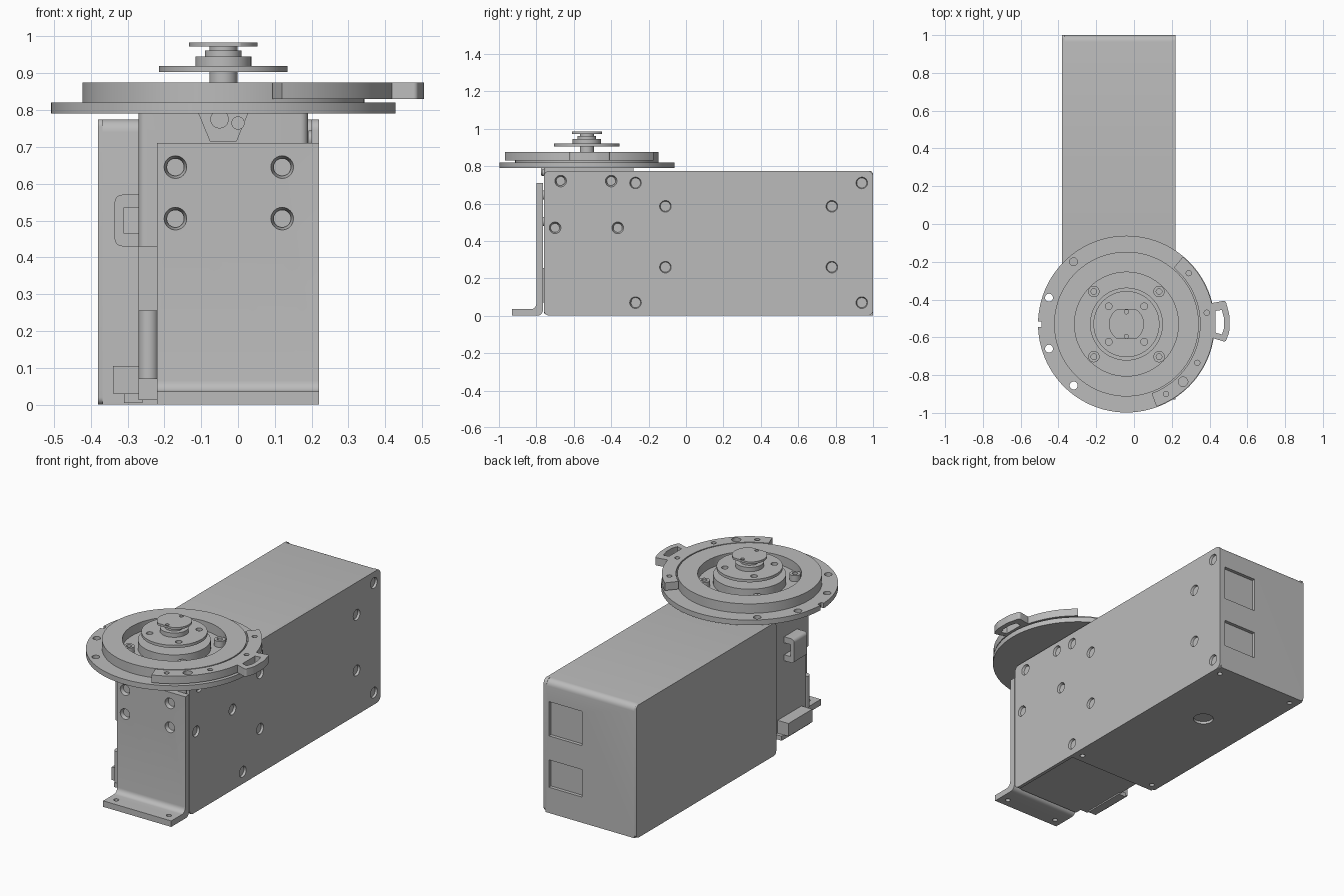
import bpy, bmesh, math
from mathutils import Matrix, Vector

cube = bpy.data.objects.get("Cube")
if cube:
    bpy.data.objects.remove(cube, do_unlink=True)

grey = bpy.data.materials.new("plain grey")
grey.use_nodes = True
grey.diffuse_color = (0.5, 0.5, 0.5, 1)
grey.node_tree.nodes["Principled BSDF"].inputs["Base Color"].default_value = (0.5, 0.5, 0.5, 1)

CX, CY = -0.04, -0.53      # turntable axis


def add_box(bm, x0, x1, y0, y1, z0, z1):
    m = Matrix.Translation(((x0 + x1) / 2, (y0 + y1) / 2, (z0 + z1) / 2))
    m = m @ Matrix.Diagonal((x1 - x0, y1 - y0, z1 - z0, 1))
    return bmesh.ops.create_cube(bm, size=1, matrix=m)["verts"]


def add_cyl(bm, centre, r, depth, axis="Z", r2=None, seg=24):
    rot = {"X": Matrix.Rotation(math.pi / 2, 4, "Y"),
           "Y": Matrix.Rotation(math.pi / 2, 4, "X"), "Z": Matrix()}[axis]
    bmesh.ops.create_cone(bm, cap_ends=True, segments=seg, radius1=r,
                          radius2=r if r2 is None else r2, depth=depth,
                          matrix=Matrix.Translation(centre) @ rot)


def add_prism(bm, points, offset):
    """Extrude a closed outline along an offset."""
    face = bm.faces.new([bm.verts.new(p) for p in points])
    new = bmesh.ops.extrude_face_region(bm, geom=[face])["geom"]
    bmesh.ops.translate(bm, vec=offset, verts=[v for v in new if isinstance(v, bmesh.types.BMVert)])


def bevel_along(bm, axis, width, test=lambda p: True):
    """Round the edges parallel to one axis."""
    edges = []
    for e in bm.edges:
        d = (e.verts[0].co - e.verts[1].co).normalized()
        if abs(d[axis]) > 0.99 and test((e.verts[0].co + e.verts[1].co) / 2):
            edges.append(e)
    bmesh.ops.bevel(bm, geom=edges, offset=width, segments=6, profile=0.5, affect="EDGES")


def finish(name, bm, cutter=None):
    def make(n, b):
        bmesh.ops.recalc_face_normals(b, faces=b.faces)
        me = bpy.data.meshes.new(n)
        b.to_mesh(me)
        b.free()
        o = bpy.data.objects.new(n, me)
        bpy.context.collection.objects.link(o)
        return o
    ob = make(name, bm)
    ob.data.materials.append(grey)
    bpy.ops.object.select_all(action="DESELECT")
    bpy.context.view_layer.objects.active = ob
    ob.select_set(True)
    if cutter:
        tool = make(name + "_cutter", cutter)
        tool.hide_render = True
        mod = ob.modifiers.new("cut", "BOOLEAN")
        mod.operation, mod.solver, mod.object = "DIFFERENCE", "EXACT", tool
        bpy.ops.object.modifier_apply(modifier=mod.name)
        bpy.data.objects.remove(tool, do_unlink=True)
    bpy.ops.object.shade_smooth_by_angle(angle=math.radians(30))
    return ob


def cyl(name, r, z0, z1, x=CX, y=CY, seg=64):
    bm = bmesh.new()
    add_cyl(bm, (x, y, (z0 + z1) / 2), r, z1 - z0, seg=seg)
    return finish(name, bm)


# Hollow housing with folded ends, rear windows and floor holes
bm, cut = bmesh.new(), bmesh.new()
add_box(bm, -0.368, 0.208, -0.29, 1, 0, 0.775)
bevel_along(bm, 0, 0.035, lambda p: p.z > 0.5)
add_box(cut, -0.35, 0.19, -0.27, 0.98, 0.02, 0.755)
for z0, z1 in ((0.45, 0.65), (0.15, 0.31)):
    add_box(cut, -0.03, 0.185, 0.97, 1.05, z0, z1)
add_cyl(cut, (-0.08, 0.5, 0), 0.055, 0.03, seg=32)
for x in (-0.33, 0.17):
    for y in (-0.24, 0.94):
        add_cyl(cut, (x, y, 0), 0.014, 0.03)
housing = finish("housing", bm, cut)

# Side plates, the longer one carrying countersunk screws
bm = bmesh.new()
add_box(bm, -0.38, -0.368, -0.29, 1, 0, 0.775)
bevel_along(bm, 0, 0.02)
finish("right_side_plate", bm)

bm, cut, screws = bmesh.new(), bmesh.new(), bmesh.new()
add_box(bm, 0.2, 0.22, -0.76, 1, 0, 0.775)
bevel_along(bm, 0, 0.03)
rows = {0.72: (-0.67, -0.4), 0.71: (-0.27, 0.94), 0.585: (-0.11, 0.78),
        0.47: (-0.7, -0.365), 0.26: (-0.11, 0.78), 0.07: (-0.27, 0.94)}
for z, ys in rows.items():
    for y in ys:
        add_cyl(cut, (0.21, y, z), 0.022, 0.03, "X", r2=0.033)
        add_cyl(screws, (0.2, y, z), 0.024, 0.018, "X")
finish("left_side_plate", bm, cut)
finish("side_screws", screws)

# Gearbox block under the turntable, with a funnel recess in its front
bm, cut = bmesh.new(), bmesh.new()
add_box(bm, -0.27, 0.19, -0.76, -0.28, 0.012, 0.79)
bevel_along(bm, 2, 0.02, lambda p: p.y < -0.5)
add_prism(cut, [(-0.11, -0.78, 0.8), (0.03, -0.78, 0.8), (-0.005, -0.78, 0.715), (-0.075, -0.78, 0.715)], (0, 0.08, 0))
add_box(cut, -0.3, -0.22, -0.78, -0.72, -0.01, 0.43)
finish("gearbox", bm, cut)

bm = bmesh.new()
add_cyl(bm, (-0.05, -0.74, 0.775), 0.025, 0.07, "Y")
add_cyl(bm, (0.0, -0.74, 0.765), 0.018, 0.06, "Y")
finish("recess_screws", bm)
cyl("corner_post", 0.027, 0.07, 0.255, -0.243, -0.745, 24)

# Connectors on the open side of the gearbox
bm, cut = bmesh.new(), bmesh.new()
add_box(bm, -0.335, -0.26, -0.64, -0.52, 0.43, 0.57)
bevel_along(bm, 1, 0.02, lambda p: p.x < -0.3)
add_box(cut, -0.31, -0.27, -0.66, -0.5, 0.465, 0.535)
finish("cable_socket", bm, cut)
bm = bmesh.new()
add_box(bm, -0.34, -0.26, -0.68, -0.46, 0.03, 0.105)
add_box(bm, -0.31, -0.26, -0.7, -0.44, 0.004, 0.03)
finish("lower_socket", bm)

# Folded front bracket with foot
bm, cut, screws = bmesh.new(), bmesh.new(), bmesh.new()
add_prism(bm, [(-0.22, y, z) for y, z in ((-0.93, 0), (-0.765, 0), (-0.765, 0.71),
                                        (-0.8, 0.71), (-0.8, 0.035), (-0.93, 0.035))], (0.44, 0, 0))
bevel_along(bm, 0, 0.03, lambda p: -0.81 < p.y < -0.76 and p.z < 0.1)
for x in (-0.17, 0.12):
    for z in (0.505, 0.645):
        add_cyl(cut, (x, -0.785, z), 0.022, 0.05, "Y", r2=0.033)
        add_cyl(screws, (x, -0.77, z), 0.024, 0.02, "Y")
for x in (-0.17, 0.17):
    add_cyl(cut, (x, -0.88, 0.02), 0.014, 0.1)
finish("front_bracket", bm, cut)
finish("bracket_screws", screws)

# Turntable base disc with perimeter holes and locating notch
bm, cut = bmesh.new(), bmesh.new()
add_cyl(bm, (CX, CY, 0.805), 0.468, 0.03, seg=96)
for x, y in ((-0.32, -0.2), (-0.45, -0.39), (-0.45, -0.66), (-0.32, -0.855)):
    add_cyl(cut, (x, y, 0.8), 0.021, 0.1)
add_box(cut, -0.55, -0.49, -0.545, -0.515, 0.7, 0.9)
finish("base_disc", bm, cut)

# Raised ring around the open well
bm, cut = bmesh.new(), bmesh.new()
add_cyl(bm, (CX, CY, 0.845), 0.383, 0.06, seg=96)
add_cyl(cut, (CX, CY, 0.85), 0.275, 0.2, seg=96)
finish("raised_ring", bm, cut)

# Arc clamp and slotted pull tab
def arc_point(r, deg):
    a = math.radians(deg)
    return (CX + r * math.cos(a), CY + r * math.sin(a), 0.83)


bm, cut = bmesh.new(), bmesh.new()
angles = [-70 + i * 4 for i in range(31)]
add_prism(bm, [arc_point(0.465, a) for a in angles] + [arc_point(0.39, a) for a in reversed(angles)], (0, 0, 0.045))
for x, y, r in ((0.29, -0.26, 0.014), (0.385, -0.47, 0.014), (0.335, -0.735, 0.014),
                (0.26, -0.835, 0.025), (0.17, -0.9, 0.014)):
    add_cyl(cut, (x, y, 0.85), r, 0.1)
finish("arc_clamp", bm, cut)

bm, cut = bmesh.new(), bmesh.new()
add_prism(bm, [(x, y, 0.83) for x, y in ((0.405, -0.42), (0.485, -0.405), (0.505, -0.48),
                                       (0.505, -0.57), (0.485, -0.625), (0.405, -0.6))], (0, 0, 0.045))
bevel_along(bm, 2, 0.012, lambda p: p.x > 0.45)
add_prism(cut, [(x, y, 0.8) for x, y in ((0.432, -0.46), (0.465, -0.455), (0.477, -0.5),
                                       (0.477, -0.55), (0.465, -0.585), (0.432, -0.575))], (0, 0, 0.1))
finish("pull_tab", bm, cut)

# Hub stack in the well
cyl("hub_drum", 0.193, 0.81, 0.872)
cyl("hub_shaft", 0.038, 0.86, 0.98)
bm, cut = bmesh.new(), bmesh.new()
add_cyl(bm, (CX, CY, 0.912), 0.175, 0.016, seg=64)
for i in range(4):
    x, y, z = arc_point(0.133, 45 + 90 * i)
    add_cyl(cut, (x, y, 0.91), 0.018, 0.1)
finish("hub_flange", bm, cut)
cyl("hub_step_lower", 0.076, 0.918, 0.945)
cyl("hub_step_upper", 0.05, 0.945, 0.962)

# Flat-sided cap
bm, cut = bmesh.new(), bmesh.new()
add_cyl(bm, (CX, CY, 0.978), 0.093, 0.012, seg=64)
for s in (-1, 1):
    ys = sorted((CY + s * 0.08, CY + s * 0.2))
    add_box(cut, -0.3, 0.3, *ys, 0.9, 1.1)
    add_cyl(cut, (CX, CY + s * 0.065, 0.98), 0.011, 0.1)
finish("hub_cap", bm, cut)

# Socket screws on the well floor
bm, cut = bmesh.new(), bmesh.new()
for i in range(4):
    x, y, z = arc_point(0.244, 45 + 90 * i)
    add_cyl(bm, (x, y, 0.835), 0.03, 0.04)
    add_cyl(cut, (x, y, 0.86), 0.015, 0.04)
finish("well_screws", bm, cut)
